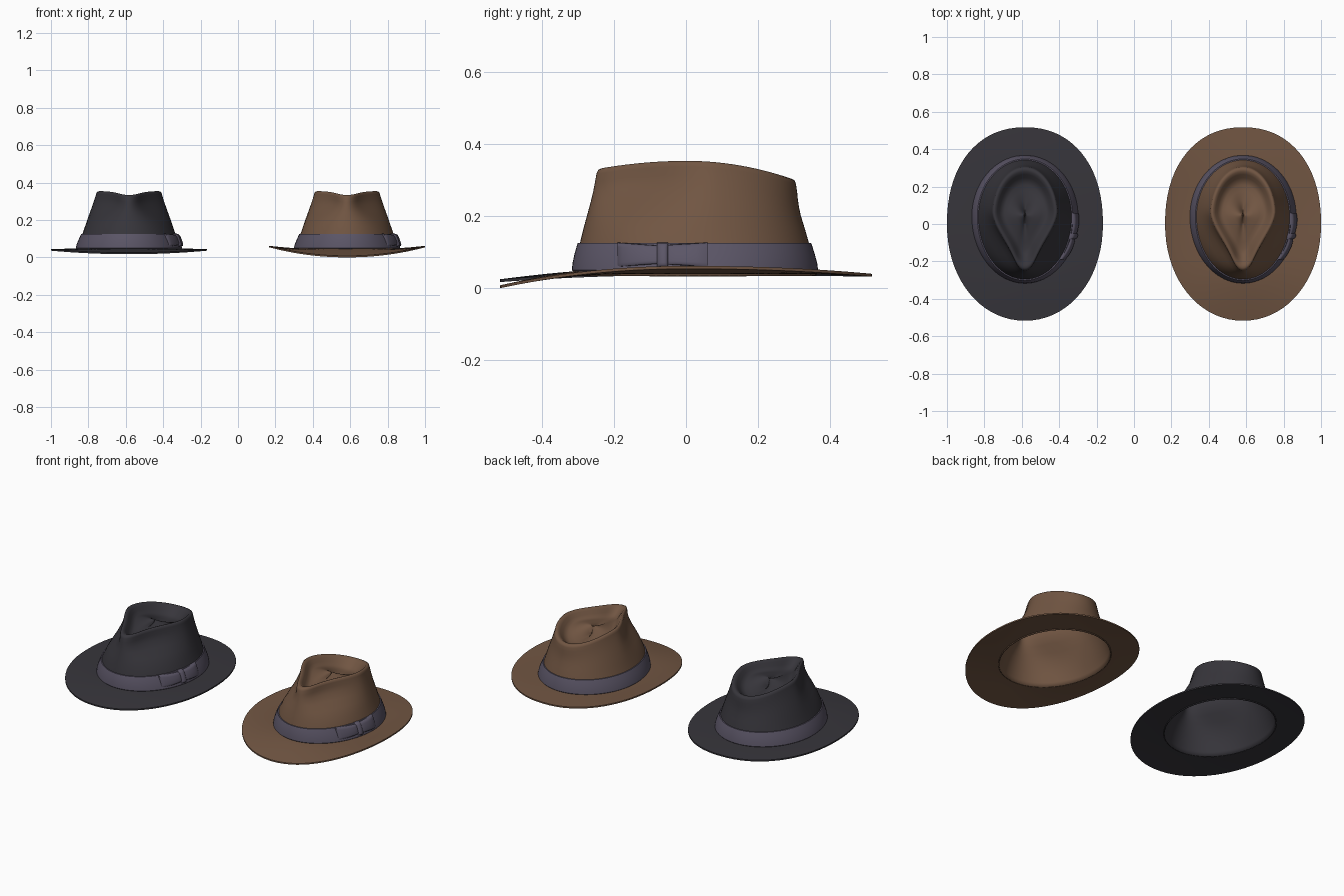
import bpy, bmesh, math

if "Cube" in bpy.data.objects:
    bpy.data.objects.remove(bpy.data.objects["Cube"])

N = 72
ANG = [2 * math.pi * i / N for i in range(N)]


def material(name, rgb):
    m = bpy.data.materials.new(name)
    m.diffuse_color = (*rgb, 1)
    m.use_nodes = True
    m.node_tree.nodes["Principled BSDF"].inputs["Base Color"].default_value = m.diffuse_color
    return m


def smooth(t):
    t = max(0.0, min(1.0, t))
    return t * t * (3 - 2 * t)


def spow(v, e):
    return math.copysign(abs(v) ** e, v)


# Crown side levels: z, half width, front y, back y, front pinch
LEVELS = [(0.035, .281, -.313, .363, 0), (0.06, .273, -.307, .357, 0),
          (0.09, .262, -.302, .350, 0), (0.125, .249, -.295, .342, 0),
          (0.17, .234, -.284, .329, .05), (0.21, .221, -.274, .319, .16),
          (0.25, .207, -.265, .314, .34), (0.285, .195, -.258, .311, .47),
          (0.315, .185, -.253, .309, .50), (0.338, .178, -.249, .306, .47)]


def outline(lv, a):
    z, w, yf, yb, p = lv
    s = math.sin(a)
    yc = 0.04
    x = w * math.cos(a) * (1 - p * smooth((.15 - s) / 1.0))
    y = yc + (yb - yc if s > 0 else yc - yf) * s
    drop = (.53 if y > 0 else .33) * y * y * smooth((z - .17) / .17)
    return x, y, z - drop


def body(a, z, off=0.0):
    """Point on the lower crown at height z, pushed outward by off."""
    for lo, hi in zip(LEVELS, LEVELS[1:]):
        if z <= hi[0]:
            break
    t = (z - lo[0]) / (hi[0] - lo[0])
    p = [u + (v - u) * t for u, v in zip(lo, hi)]
    p[1] += off
    p[2] -= off
    p[3] += off
    x, y, _ = outline(p, a)
    return x, y, z


def loft(name, rings, mat, x0, wrap=False, cap_end=False, cap_start=False, angle=40):
    """Join rings of points into a skin."""
    bm = bmesh.new()
    rows = [[bm.verts.new(p) for p in r] for r in rings]
    n = len(rows[0])
    pairs = list(zip(rows, rows[1:])) + ([(rows[-1], rows[0])] if wrap else [])
    for r, q in pairs:
        for i in range(n):
            j = (i + 1) % n
            bm.faces.new((r[i], r[j], q[j], q[i]))
    if cap_end:
        bm.faces.new(rows[-1])
    if cap_start:
        bm.faces.new(rows[0][::-1])
    bmesh.ops.recalc_face_normals(bm, faces=bm.faces)
    me = bpy.data.meshes.new(name)
    bm.to_mesh(me)
    bm.free()
    me.materials.append(mat)
    ob = bpy.data.objects.new(name, me)
    bpy.context.collection.objects.link(ob)
    ob.location.x = x0
    bpy.ops.object.select_all(action='DESELECT')
    ob.select_set(True)
    bpy.context.view_layer.objects.active = ob
    bpy.ops.object.shade_smooth_by_angle(angle=math.radians(angle))
    return ob


def crown(name, mat, x0):
    rings = [[outline(lv, a) for a in ANG] for lv in LEVELS]
    # rolled rim, then the teardrop hollow with a slightly raised floor
    top = (.355, .178, -.249, .306, .47)
    for s, z in [(.985, .349), (.95, .354), (.90, .353), (.84, .342), (.77, .325),
                 (.70, .313), (.62, .309), (.5, .312), (.3, .317), (.1, .318), (.02, .318)]:
        ring = []
        for a in ANG:
            x, y, zz = outline(top, a)
            ring.append((x * s, .05 + (y - .05) * s, zz - .355 + z))
        rings.append(ring)
    ob = loft(name, rings, mat, x0, cap_end=True, angle=60)
    sol = ob.modifiers.new("felt", 'SOLIDIFY')
    sol.thickness = .006
    sol.offset = -1


def brim(name, mat, x0, side, front, back):
    """Egg-shaped brim; side, front and back are the edge heights."""
    def ring(t, dz):
        pts = []
        for a in ANG:
            c, s = math.cos(a), math.sin(a)
            e = 2 / 2.2 if s > 0 else 2 / 2.06
            ox, oy = .417 * spow(c, e), .517 * spow(s, e)
            ix, iy, _ = body(a, .045, -.004)
            edge = side * c * c + (back if s > 0 else front) * s * s
            k = t ** (1.8 - .6 * s * s)
            pts.append((ix + (ox - ix) * t, iy + (oy - iy) * t,
                        .047 + (edge - .047) * k + dz))
        return pts
    ts = [i / 8 for i in range(9)]
    rings = [ring(t, 0) for t in ts] + [ring(t, -.008) for t in reversed(ts)]
    loft(name, rings, mat, x0, wrap=True)


def band(name, mat, x0):
    prof = [(.045, .002), (.05, .008), (.07, .010), (.095, .009), (.120, .007),
            (.125, .006), (.125, -.002), (.09, -.002), (.045, -.002)]
    loft(name, [[body(a, z, o) for a in ANG] for z, o in prof], mat, x0, wrap=True)


def bow_piece(name, mat, x0, y0, y1, h0, h1, thick):
    """Padded ribbon fold lying along the +x side of the crown."""
    rings = []
    for i in range(9):
        t = i / 8
        y = y0 + (y1 - y0) * t
        puff = .55 + .45 * math.sin(math.pi * t) ** .5 if 0 < t < 1 else .55
        h = h0 + (h1 - h0) * t
        a = math.asin((y - .04) / (.342 if y < .04 else .31))
        ring = []
        for k in range(16):
            b = 2 * math.pi * k / 16
            z = .093 + h * spow(math.sin(b), .5)
            x = body(a, z)[0] + .006 + thick * puff * spow(math.cos(b), .5)
            ring.append((x, y, z))
        rings.append(ring)
    loft(name, rings, mat, x0, cap_end=True, cap_start=True, angle=50)


ribbon = material("ribbon grey violet", (.105, .092, .135))
HATS = [("dark", material("charcoal felt", (.038, .036, .044)), -.583, .044, .025, .040),
        ("brown", material("brown felt", (.165, .092, .055)), .583, .062, .008, .040)]

for tag, felt, x0, side, front, back in HATS:
    crown(tag + "_crown", felt, x0)
    brim(tag + "_brim", felt, x0, side, front, back)
    band(tag + "_hat_band", ribbon, x0)
    bow_piece(tag + "_bow_front_loop", ribbon, x0, -.19, -.07, .034, .025, .017)
    bow_piece(tag + "_bow_back_loop", ribbon, x0, -.06, .06, .027, .034, .017)
    bow_piece(tag + "_bow_knot", ribbon, x0, -.081, -.050, .034, .034, .021)
